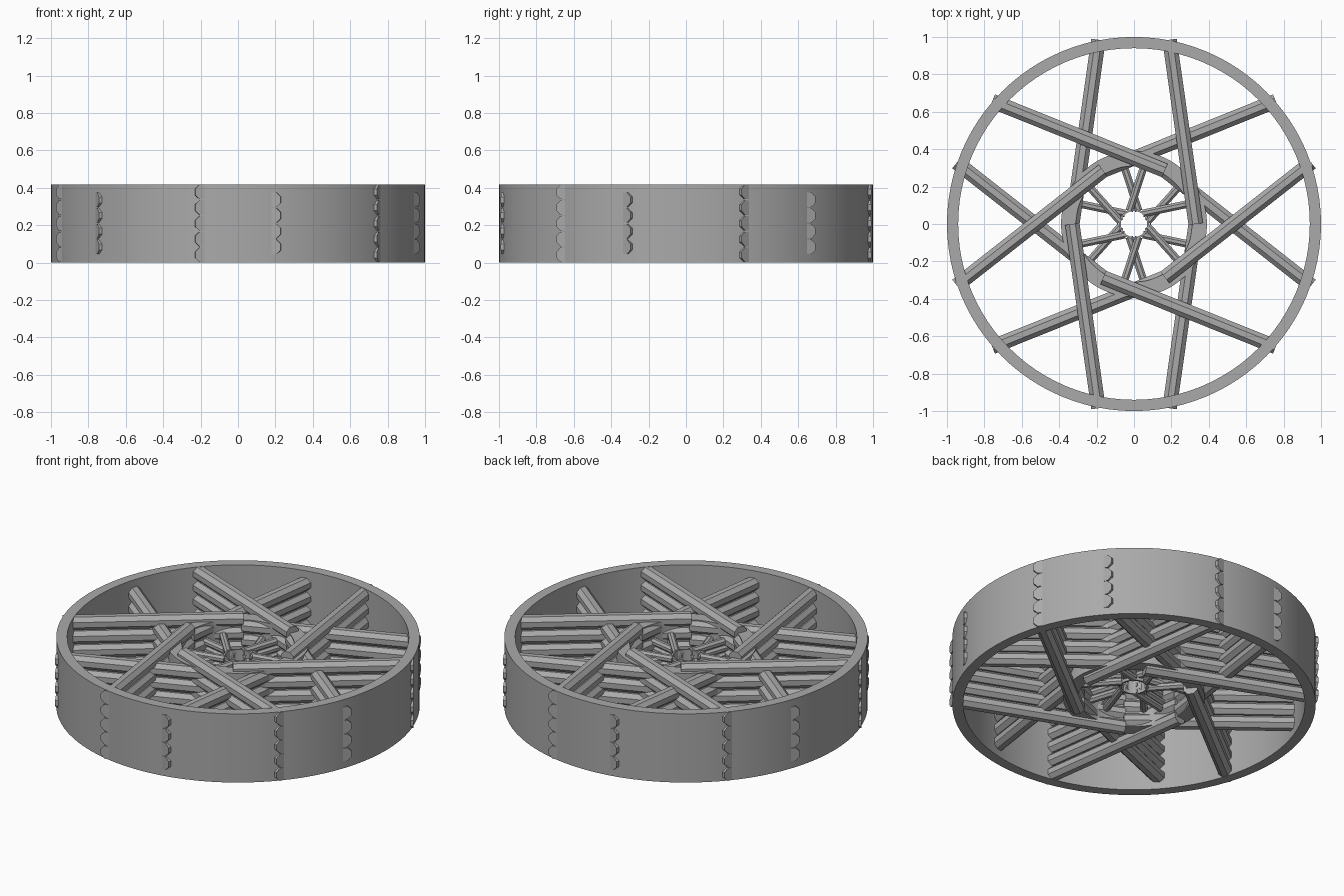
import bpy
import bmesh
from math import radians
from mathutils import Matrix, Vector

if "Cube" in bpy.data.objects:
    bpy.data.objects.remove(bpy.data.objects["Cube"])

MID = 0.21  # half the wheel height

grey = bpy.data.materials.new("grey")
grey.use_nodes = True
GREY = (0.4, 0.4, 0.4, 1)
grey.diffuse_color = GREY
grey.node_tree.nodes["Principled BSDF"].inputs["Base Color"].default_value = GREY


def add_object(name, bm):
    mesh = bpy.data.meshes.new(name)
    bmesh.ops.recalc_face_normals(bm, faces=bm.faces)
    bm.to_mesh(mesh)
    bm.free()
    mesh.materials.append(grey)
    obj = bpy.data.objects.new(name, mesh)
    bpy.context.collection.objects.link(obj)
    return obj


def ring(name, outer, inner, height, sides=96):
    """Square-edged tube, spun from a rectangular profile."""
    bm = bmesh.new()
    low, high = MID - height / 2, MID + height / 2
    corners = [(inner, low), (outer, low), (outer, high), (inner, high)]
    verts = [bm.verts.new((r, 0, z)) for r, z in corners]
    edges = [bm.edges.new((verts[i], verts[i - 1])) for i in range(4)]
    bmesh.ops.spin(bm, geom=verts + edges, cent=(0, 0, 0), axis=(0, 0, 1),
                   angle=radians(360), steps=sides, use_duplicate=False)
    bmesh.ops.remove_doubles(bm, verts=bm.verts, dist=0.0001)
    obj = add_object(name, bm)
    bpy.ops.object.select_all(action="DESELECT")
    obj.select_set(True)
    bpy.context.view_layer.objects.active = obj
    bpy.ops.object.shade_smooth_by_angle(angle=radians(30))


def spokes(name, start, end, radius, rows, spacing, mirror=1):
    """Stacked octagonal bars, repeated six times around the axle."""
    bm = bmesh.new()
    a = Vector((start[0] * mirror, start[1], 0))
    b = Vector((end[0] * mirror, end[1], 0))
    along = (b - a).normalized()
    up = Vector((0, 0, 1))
    side = up.cross(along)
    basis = Matrix((side, up, along)).transposed().to_4x4()
    flat_top = Matrix.Rotation(radians(22.5), 4, "Z")
    for k in range(6):
        turn = Matrix.Rotation(radians(60 * k), 4, "Z")
        for row in range(rows):
            z = MID + (row - (rows - 1) / 2) * spacing
            place = Matrix.Translation((a + b) / 2 + up * z)
            bmesh.ops.create_cone(bm, cap_ends=True, segments=8,
                                  radius1=radius, radius2=radius,
                                  depth=(b - a).length,
                                  matrix=turn @ place @ basis @ flat_top)
    add_object(name, bm)


# Rim and middle ring
ring("rim", 1.0, 0.94, 0.417)
ring("middle_ring", 0.39, 0.31, 0.34)
ring("hub", 0.08, 0.07, 0.2, 48)

# Outer bars between the rim and the middle ring
outer = ((0.19, 0.985), (0.33, 0.0), 0.042)
spokes("outer_spokes_left", *outer, 5, 0.084)
spokes("outer_spokes_right", *outer, 4, 0.084, -1)

# Inner bars between the middle ring and the hub
inner = ((0.06, 0.33), (-0.025, 0.07), 0.022)
spokes("inner_spokes_left", *inner, 5, 0.042)
spokes("inner_spokes_right", *inner, 4, 0.042, -1)
